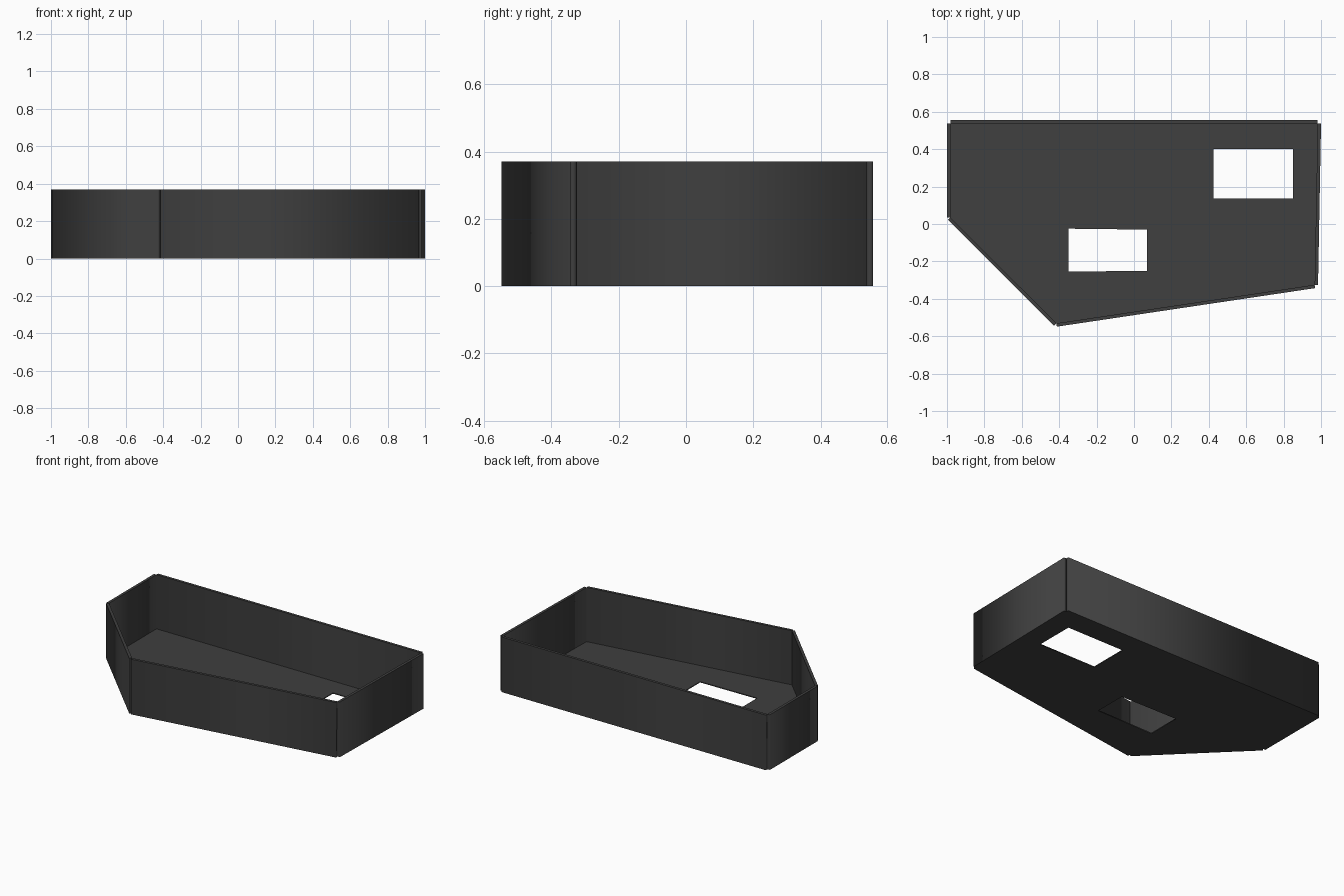
import bpy
from mathutils import Vector

if "Cube" in bpy.data.objects:
    bpy.data.objects.remove(bpy.data.objects["Cube"])

HEIGHT, WALL, FLOOR = 0.37, 0.018, 0.006

dark = bpy.data.materials.new("dark_grey")
dark.diffuse_color = (0.05, 0.05, 0.05, 1)
dark.use_nodes = True
dark.node_tree.nodes["Principled BSDF"].inputs["Base Color"].default_value = dark.diffuse_color


def slab(name, loops, z0, z1):
    """Flat plate from an outline plus optional hole loops."""
    cu = bpy.data.curves.new(name, 'CURVE')
    cu.dimensions = '2D'
    cu.fill_mode = 'BOTH'
    cu.extrude = (z1 - z0) / 2
    for loop in loops:
        sp = cu.splines.new('POLY')
        sp.points.add(len(loop) - 1)
        for p, (x, y) in zip(sp.points, loop):
            p.co = (x, y, 0, 1)
        sp.use_cyclic_u = True
    ob = bpy.data.objects.new(name, cu)
    ob.location.z = (z0 + z1) / 2
    bpy.context.collection.objects.link(ob)
    bpy.ops.object.select_all(action='DESELECT')
    ob.select_set(True)
    bpy.context.view_layer.objects.active = ob
    bpy.ops.object.convert(target='MESH')
    ob = bpy.context.object
    ob.data.materials.clear()
    ob.data.materials.append(dark)
    return ob


# Inner outline of the tray, counter-clockwise
outline = [(-0.982, 0.538), (-0.982, 0.035), (-0.415, -0.531),
           (0.966, -0.325), (0.982, 0.538)]

# Floor with two rectangular openings
back_hole = [(0.425, 0.135), (0.85, 0.135), (0.85, 0.40), (0.425, 0.40)]
front_hole = [(-0.35, -0.255), (0.07, -0.25), (0.07, -0.03), (-0.35, -0.025)]
slab("floor", [outline, back_hole, front_hole], 0, FLOOR)

# One thin wall standing outside each edge, leaving open corner notches
names = ["left_wall", "front_left_wall", "front_wall", "right_wall", "back_wall"]
for i, name in enumerate(names):
    a, b = Vector(outline[i]), Vector(outline[(i + 1) % len(outline)])
    d = (b - a).normalized()
    out = Vector((d.y, -d.x)) * WALL
    slab(name, [[a, a + out, b + out, b]], 0, HEIGHT)
